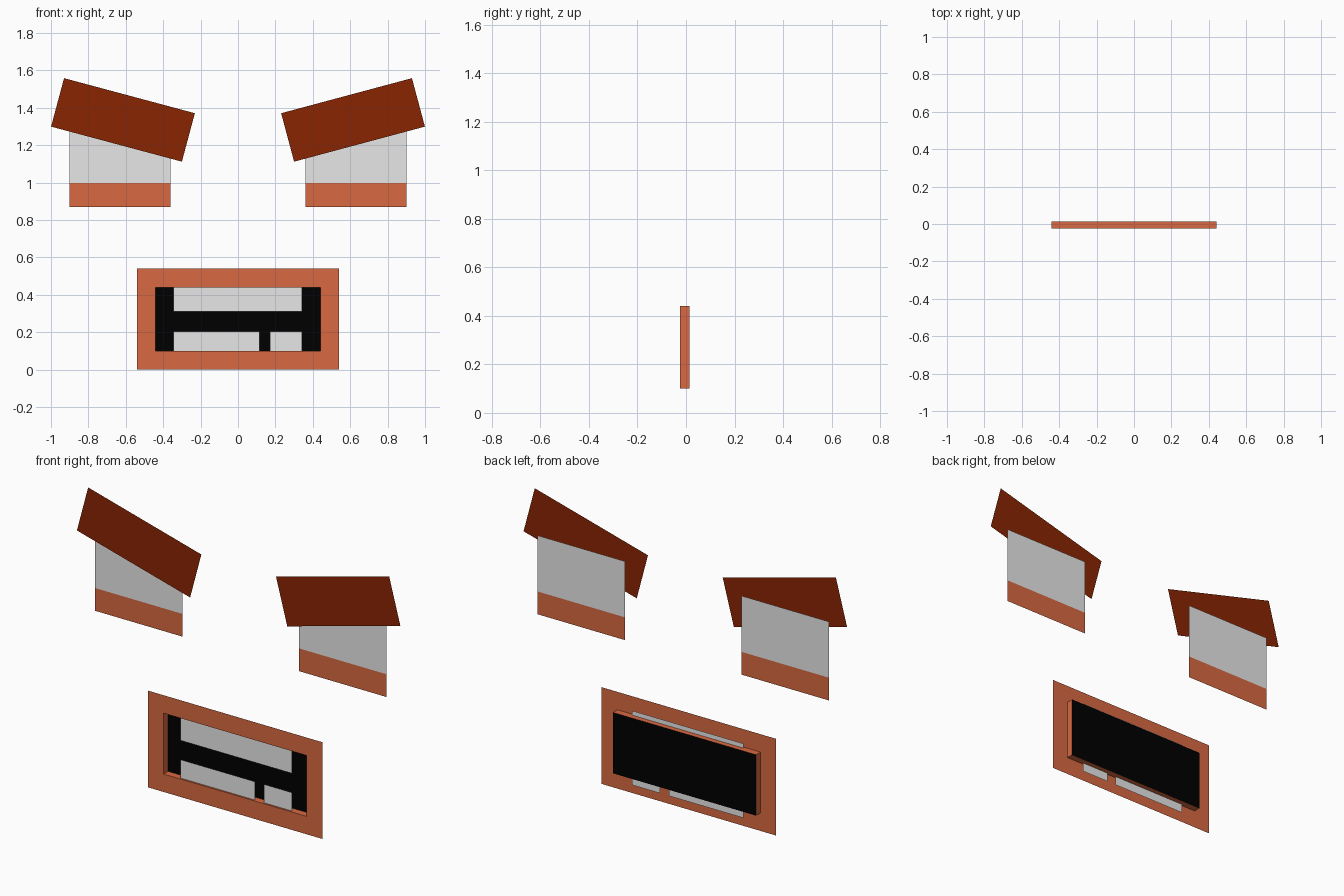
import bpy, bmesh, math
from mathutils import Matrix, Vector

if "Cube" in bpy.data.objects:
    bpy.data.objects.remove(bpy.data.objects["Cube"])


def material(name, r, g, b):
    m = bpy.data.materials.new(name)
    m.diffuse_color = (r, g, b, 1)
    m.use_nodes = True
    m.node_tree.nodes["Principled BSDF"].inputs["Base Color"].default_value = m.diffuse_color
    return m


SKIN = material("terracotta", 0.687, 0.141, 0.053)
WHITE = material("white", 0.8, 0.8, 0.8)
BLACK = material("black", 0, 0, 0)
BROWN = material("dark brown", 0.251, 0.018, 0.0006)


def build(name, bm, *mats):
    mesh = bpy.data.meshes.new(name)
    bm.to_mesh(mesh)
    bm.free()
    for m in mats:
        mesh.materials.append(m)
    ob = bpy.data.objects.new(name, mesh)
    bpy.context.collection.objects.link(ob)
    return ob


def rect(bm, x0, x1, z0, z1, y):
    """Flat upright rectangle facing the front."""
    corners = [(x0, y, z0), (x1, y, z0), (x1, y, z1), (x0, y, z1)]
    face = bm.faces.new([bm.verts.new(c) for c in corners])
    face.normal_update()
    return face


def plate(name, mat, *args):
    bm = bmesh.new()
    rect(bm, *args)
    return build(name, bm, mat)


FRONT, BACK = -0.025, 0.014

# mouth: flat lip frame, a hole joined by four walls to a black back panel
bm = bmesh.new()
outer = rect(bm, -0.54, 0.54, 0, 0.54, FRONT)
hole = rect(bm, -0.442, 0.442, 0.1, 0.44, FRONT)
back = rect(bm, -0.442, 0.442, 0.1, 0.44, BACK)
back.material_index = 1
o, h, b = list(outer.verts), list(hole.verts), list(back.verts)
bm.faces.remove(outer)
bm.faces.remove(hole)
for i in range(4):
    j = (i + 1) % 4
    bm.faces.new((o[i], o[j], h[j], h[i]))
    bm.faces.new((h[i], h[j], b[j], b[i]))
build("mouth", bm, SKIN, BLACK)

# teeth: plates tucked behind the lips
plate("upper_teeth", WHITE, -0.345, 0.343, 0.31, 0.465, -0.015)
plate("lower_teeth_long", WHITE, -0.345, 0.115, 0.05, 0.203, -0.015)
plate("lower_tooth_short", WHITE, 0.172, 0.343, 0.05, 0.203, -0.015)

for side, label in ((-1, "left"), (1, "right")):
    # eye with a lower lid in the same plane
    bm = bmesh.new()
    x0, x1 = sorted((side * 0.36, side * 0.90))
    rect(bm, x0, x1, 0.87, 1.31, 0.025)
    bmesh.ops.bisect_plane(bm, geom=bm.verts[:] + bm.edges[:] + bm.faces[:],
                           plane_co=(0, 0, 0.997), plane_no=(0, 0, 1))
    for f in bm.faces:
        f.material_index = int(f.calc_center_median().z < 0.997)
    build(label + "_eye", bm, WHITE, SKIN)

    # tilted brow in front of the eye
    bm = bmesh.new()
    rect(bm, -0.362, 0.362, -0.134, 0.134, 0)
    bm.transform(Matrix.Translation(Vector((side * 0.615, 0.006, 1.335)))
                 @ Matrix.Rotation(-side * math.radians(15), 4, 'Y'))
    build(label + "_brow", bm, BROWN)
